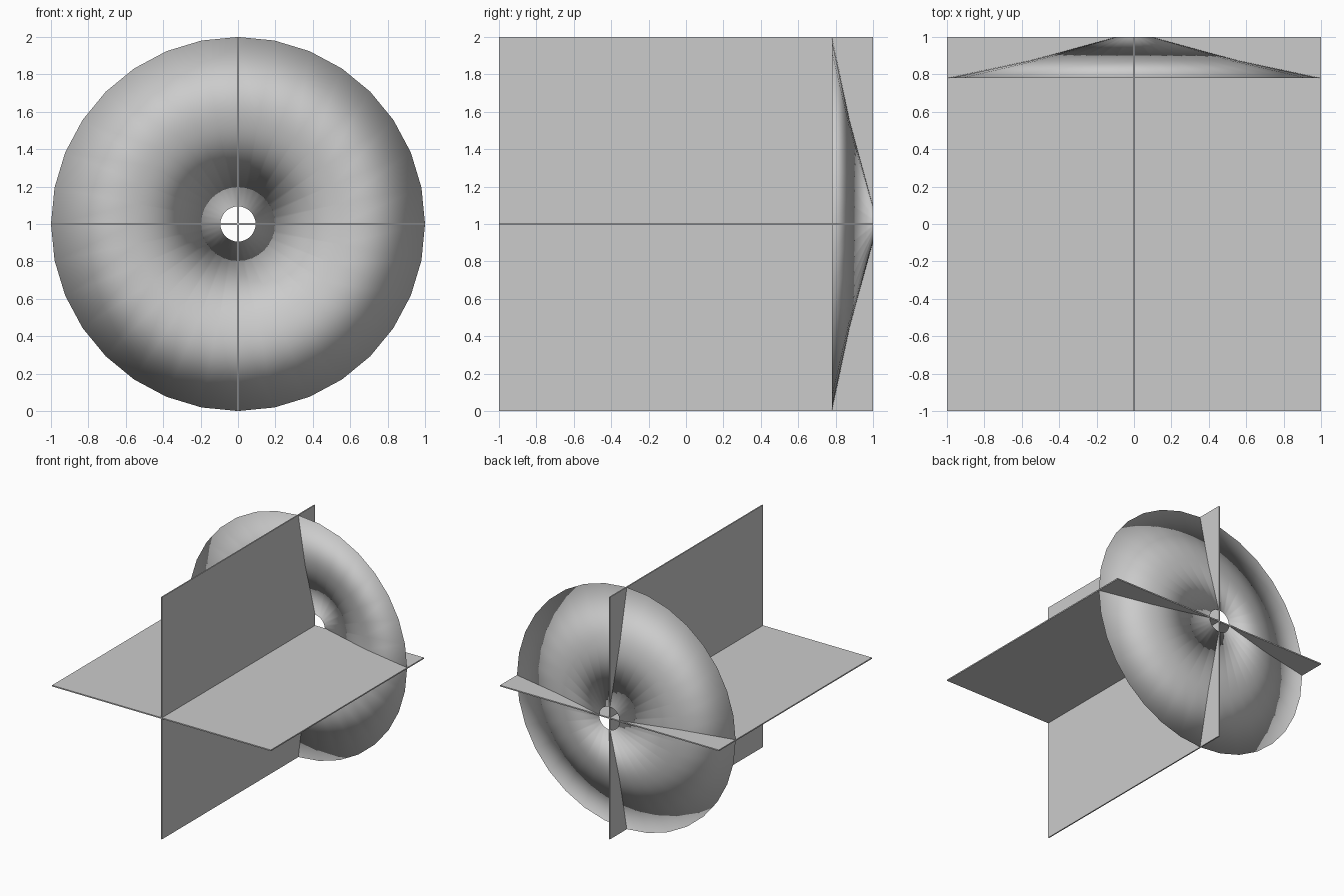
import bpy, bmesh, math

if "Cube" in bpy.data.objects:
    bpy.data.objects.remove(bpy.data.objects["Cube"])

SIDES = 32


def plate(name, size):
    """Thin box centred on the model's middle height."""
    bpy.ops.mesh.primitive_cube_add(size=1, location=(0, 0, 1))
    obj = bpy.context.object
    obj.name = name
    obj.scale = size
    bpy.ops.object.transform_apply(location=False, rotation=False, scale=True)
    return obj


def ring_body(name, profile):
    """Closed (radius, y) profile revolved around the y axis at z = 1."""
    bm = bmesh.new()
    rings = []
    for i in range(SIDES):
        a = 2 * math.pi * i / SIDES
        rings.append([bm.verts.new((r * math.cos(a), y, 1 + r * math.sin(a)))
                      for r, y in profile])
    n = len(profile)
    for i in range(SIDES):
        a, b = rings[i], rings[(i + 1) % SIDES]
        for j in range(n):
            k = (j + 1) % n
            bm.faces.new((a[j], a[k], b[k], b[j]))
    bmesh.ops.recalc_face_normals(bm, faces=bm.faces)
    for f in bm.faces:
        f.smooth = True
    mesh = bpy.data.meshes.new(name)
    bm.to_mesh(mesh)
    bm.free()
    obj = bpy.data.objects.new(name, mesh)
    bpy.context.collection.objects.link(obj)
    return obj


# Crossed thin plates
plate("horizontal_plate", (2, 2, 0.01))
plate("vertical_plate", (0.01, 2, 2))

# Shallow dish with a central hole: very thin, rounded over at rim and hole
ring_body("dish", [(1.0, 0.78), (0.55, 0.876), (0.094, 1.0), (0.55, 0.870)])
